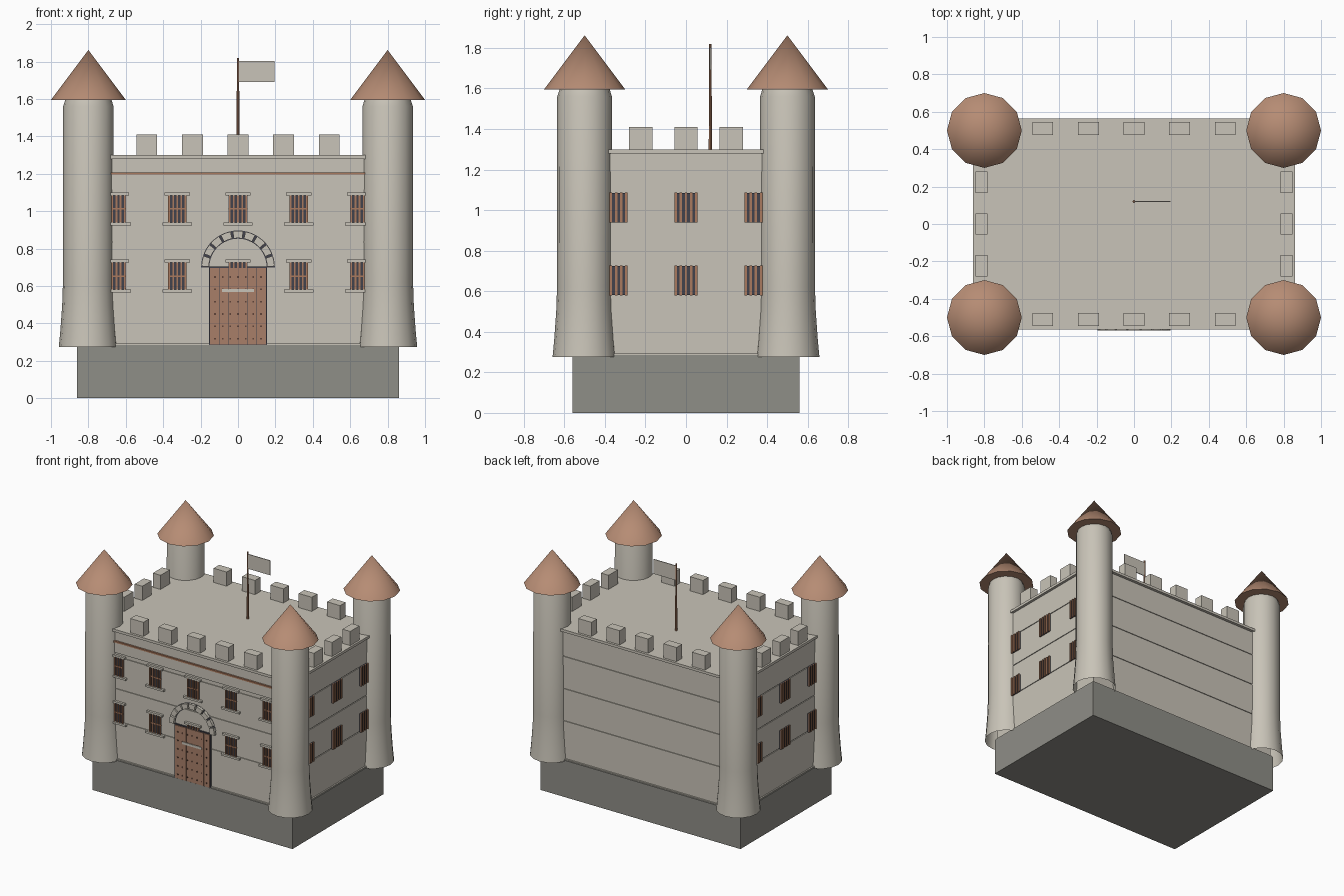
import bpy, bmesh, math
from mathutils import Matrix, Vector

cube = bpy.data.objects.get("Cube")
if cube:
    bpy.data.objects.remove(cube, do_unlink=True)


def material(name, r, g, b):
    lin = [((c / 255 + 0.055) / 1.055) ** 2.4 for c in (r, g, b)] + [1.0]
    m = bpy.data.materials.new(name)
    m.use_nodes = True
    m.diffuse_color = lin
    m.node_tree.nodes["Principled BSDF"].inputs["Base Color"].default_value = lin
    return m


STONE = material("pale stone", 201, 196, 184)
GREY = material("grey foundation", 143, 142, 135)
TILE = material("terracotta", 182, 140, 116)
WOOD = material("door wood", 168, 127, 105)
BAR = material("copper bars", 170, 122, 94)
DARK = material("dark glass", 66, 66, 76)
STUD = material("dark studs", 96, 68, 56)


def finish(name, bm, mat, smooth=False):
    bmesh.ops.recalc_face_normals(bm, faces=bm.faces)
    me = bpy.data.meshes.new(name)
    bm.to_mesh(me)
    bm.free()
    me.materials.append(mat)
    ob = bpy.data.objects.new(name, me)
    bpy.context.collection.objects.link(ob)
    if smooth:
        bpy.ops.object.select_all(action='DESELECT')
        ob.select_set(True)
        bpy.context.view_layer.objects.active = ob
        bpy.ops.object.shade_smooth_by_angle(angle=math.radians(35))
    return ob


def boxes(name, mat, items):
    """One object from boxes given as (x0, x1, y0, y1, z0, z1)."""
    bm = bmesh.new()
    for x0, x1, y0, y1, z0, z1 in items:
        mid = Vector((x0 + x1, y0 + y1, z0 + z1)) / 2
        size = Matrix.Diagonal((x1 - x0, y1 - y0, z1 - z0, 1))
        bmesh.ops.create_cube(bm, size=1, matrix=Matrix.Translation(mid) @ size)
    return finish(name, bm, mat)


def centred(x, y, z, w, d, h):
    return (x - w / 2, x + w / 2, y - d / 2, y + d / 2, z - h / 2, z + h / 2)


def lathe(name, mat, profile, sides, x, y):
    """Open surface of revolution; zero radius collapses to a point."""
    bm = bmesh.new()
    rings = []
    for r, z in profile:
        rings.append([bm.verts.new((x + r * math.cos(a), y + r * math.sin(a), z))
                      for a in (i * math.tau / sides for i in range(sides))])
    for lo, hi in zip(rings, rings[1:]):
        for i in range(sides):
            j = (i + 1) % sides
            bm.faces.new((lo[i], lo[j], hi[j], hi[i]))
    bmesh.ops.remove_doubles(bm, verts=bm.verts, dist=1e-5)
    return finish(name, bm, mat, smooth=True)


WX, WY = 0.845, 0.545     # wall half sizes
BASE, TOP = 0.285, 1.28   # wall bottom and top

# Foundation, footing, coursed walls and roof slab
boxes("foundation", GREY, [(-0.86, 0.86, -0.56, 0.56, 0, BASE)])
boxes("footing", STONE, [(-0.855, 0.855, -0.555, 0.555, BASE, BASE + 0.008)])
boxes("wall_core", STONE, [(-WX + .006, WX - .006, -WY + .006, WY - .006, BASE, TOP)])
seams = [BASE, 0.585, 0.835, 1.085, TOP]
boxes("wall_courses", STONE, [(-WX, WX, -WY, WY, a + 0.003, b - 0.003)
                              for a, b in zip(seams, seams[1:])])
boxes("roof_slab", STONE, [(-0.862, 0.862, -0.563, 0.563, TOP, 1.3)])

# Front frieze with its coloured stripe
boxes("front_frieze", STONE, [(-0.7, 0.7, -WY - 0.008, -WY, 1.115, 1.195)])
boxes("front_stripe", BAR, [(-0.7, 0.7, -WY - 0.014, -WY, 1.195, 1.207)])

# Battlements
merlons = [centred(i * 0.244, s * 0.511, 1.355, 0.112, 0.068, 0.11)
           for i in range(-2, 3) for s in (-1, 1)]
merlons += [centred(s * 0.815, i * 0.223, 1.355, 0.066, 0.114, 0.11)
            for i in (-1, 0, 1) for s in (-1, 1)]
boxes("merlons", STONE, merlons)

# Corner towers
for fb, sy in (("front", -1), ("back", 1)):
    for lr, sx in (("right", -1), ("left", 1)):
        x, y = sx * 0.8, sy * 0.5
        lathe(f"{fb}_{lr}_tower", STONE,
              [(0.158, 0.275), (0.15, 0.36), (0.14, 0.5), (0.136, 0.62),
               (0.135, 1.56), (0.122, 1.6)], 16, x, y)
        lathe(f"{fb}_{lr}_tower_roof", TILE,
              [(0, 1.595), (0.2, 1.595), (0, 1.862)], 12, x, y)

# Windows: front row with lintels and sills, plain ones on the sides
glass, bars, ledges = [], [], []
for z in (0.653, 1.012):
    for i in range(-2, 3):
        x = i * 0.325
        glass.append(centred(x, -WY, z, 0.1, 0.008, 0.145))
        for k in range(-2, 3):
            bars.append(centred(x + k * 0.022, -WY - 0.007, z, 0.009, 0.01, 0.145))
        bars.append(centred(x, -WY - 0.007, z, 0.1, 0.006, 0.008))
        for s in (-1, 1):
            ledges.append(centred(x, -WY - 0.007, z + s * 0.08,
                                  0.136 + 0.01 * -s + 0.01, 0.022, 0.015))
    for s in (-1, 1):
        for i in (-1, 0, 1):
            y = i * 0.345
            glass.append(centred(s * WX, y, z, 0.016, 0.115, 0.145))
            for k in range(-2, 3):
                bars.append(centred(s * (WX + 0.009), y + k * 0.0255, z,
                                    0.012, 0.012, 0.148))
boxes("window_glass", DARK, glass)
boxes("window_bars", BAR, bars)
boxes("window_ledges", STONE, ledges)

# Door: dark frame, planks, studs and a letter plate
boxes("door_frame", DARK, [(-0.156, 0.156, -WY - 0.012, -WY, BASE, 0.703)])
plank = 0.3 / 6
boxes("door_planks", WOOD, [centred((i - 2.5) * plank, -WY - 0.009, 0.492,
                                    plank - 0.002, 0.018, 0.41) for i in range(6)])
boxes("door_studs", STUD, [centred(c * 0.041, -WY - 0.019, 0.318 + r * 0.066,
                                   0.009, 0.006, 0.009)
                           for c in range(-3, 4) for r in range(6)])
boxes("door_plate", STONE, [centred(0, -WY - 0.021, 0.576, 0.17, 0.006, 0.018)])

# Arch of wedge stones above the door
bm = bmesh.new()
STONES, GAP = 9, 0.03
for i in range(STONES):
    a0 = math.pi * i / STONES + GAP
    a1 = math.pi * (i + 1) / STONES - GAP
    outline = [(0.156, a0), (0.195, a0), (0.195, (a0 + a1) / 2),
               (0.195, a1), (0.156, a1), (0.156, (a0 + a1) / 2)]
    face = bm.faces.new([bm.verts.new((r * math.cos(a), -WY, 0.7 + r * math.sin(a)))
                         for r, a in outline])
    ext = bmesh.ops.extrude_face_region(bm, geom=[face])["geom"]
    bmesh.ops.translate(bm, vec=(0, -0.024, 0),
                        verts=[v for v in ext if isinstance(v, bmesh.types.BMVert)])
    if not face.is_valid:
        continue
finish("door_arch", bm, STONE)

# Dark joint ring behind the arch stones
bm = bmesh.new()
ring = [[bm.verts.new((r * math.cos(a), -WY - 0.004, 0.7 + r * math.sin(a)))
         for a in (math.pi * i / 24 for i in range(25))] for r in (0.153, 0.197)]
for i in range(24):
    bm.faces.new((ring[0][i], ring[1][i], ring[1][i + 1], ring[0][i + 1]))
finish("arch_joints", bm, DARK)

# Flag and pole
lathe("flag_pole", BAR, [(0, 1.3), (0.008, 1.3), (0.006, 1.82), (0, 1.82)], 8, 0, 0.12)
boxes("flag", STONE, [(0, 0.195, 0.117, 0.123, 1.69, 1.803)])
